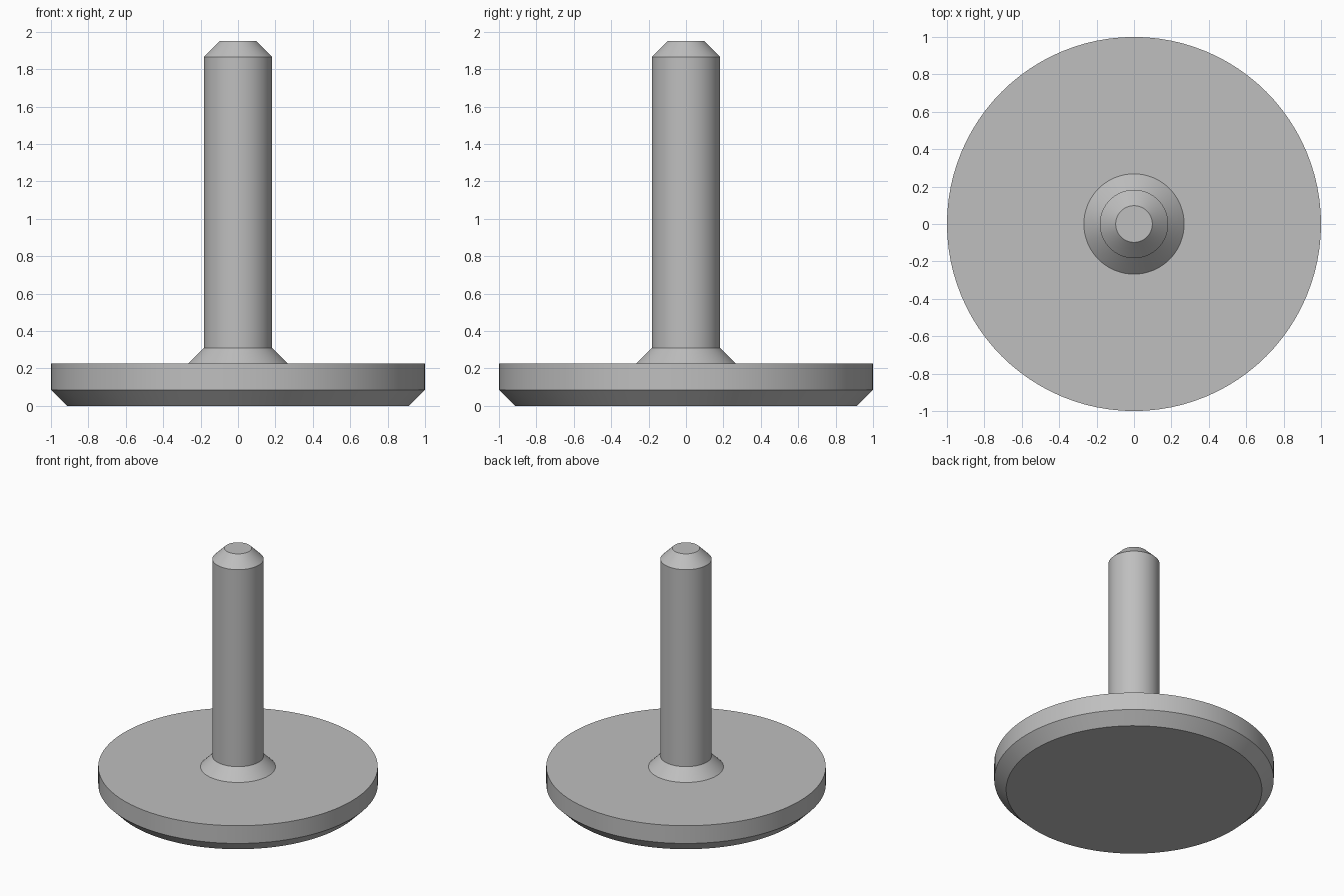
import bpy, bmesh, math

cube = bpy.data.objects.get("Cube")
if cube:
    bpy.data.objects.remove(cube, do_unlink=True)

SEGMENTS = 96
BASE_TOP = 0.225
CHAMFER = 0.085
STEM_RADIUS = 0.183
STEM_TOP = 1.95

# Single plain grey finish
grey = bpy.data.materials.new("plain_grey")
grey.use_nodes = True
colour = (0.52, 0.52, 0.52, 1)
grey.diffuse_color = colour
grey.node_tree.nodes["Principled BSDF"].inputs["Base Color"].default_value = colour


def lathe(name, profile, cap_bottom):
    """Turn a (radius, height) profile around z, with flat end caps."""
    bm = bmesh.new()
    rings = []
    for radius, z in profile:
        rings.append([bm.verts.new((radius * math.cos(a), radius * math.sin(a), z))
                      for a in (math.tau * i / SEGMENTS for i in range(SEGMENTS))])
    for low, high in zip(rings, rings[1:]):
        for i in range(SEGMENTS):
            j = (i + 1) % SEGMENTS
            bm.faces.new((low[i], low[j], high[j], high[i]))
    if cap_bottom:
        bm.faces.new(rings[0][::-1])
    bm.faces.new(rings[-1])
    mesh = bpy.data.meshes.new(name)
    bm.to_mesh(mesh)
    bm.free()
    mesh.materials.append(grey)
    obj = bpy.data.objects.new(name, mesh)
    bpy.context.collection.objects.link(obj)
    bpy.ops.object.select_all(action='DESELECT')
    obj.select_set(True)
    bpy.context.view_layer.objects.active = obj
    bpy.ops.object.shade_smooth_by_angle(angle=math.radians(30))
    return obj


# Round base with a chamfered lower edge
lathe("base_disc", [(1 - CHAMFER, 0), (1, CHAMFER), (1, BASE_TOP)], True)

# Stem with a flared foot and a chamfered tip, seated on the base
lathe("stem", [
    (STEM_RADIUS + CHAMFER, BASE_TOP),
    (STEM_RADIUS, BASE_TOP + CHAMFER),
    (STEM_RADIUS, STEM_TOP - CHAMFER),
    (STEM_RADIUS - CHAMFER, STEM_TOP),
], False)
